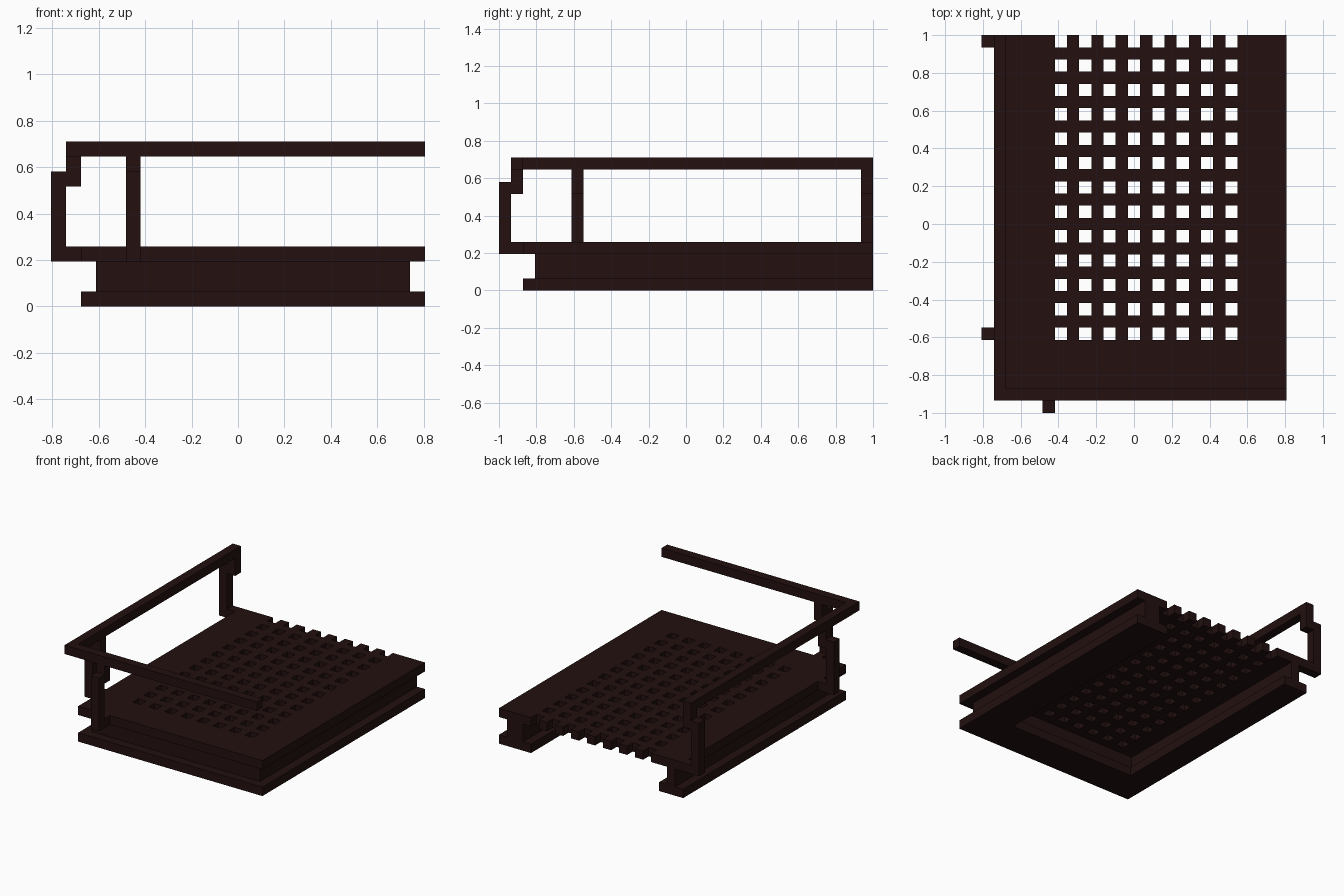
import bpy
import bmesh
from mathutils import Vector

cube = bpy.data.objects.get("Cube")
if cube:
    bpy.data.objects.remove(cube, do_unlink=True)

# Everything sits on a block grid: 25 wide, 31 deep, 11 high
U = 2 / 31
NX, NY = 25, 31

iron = bpy.data.materials.new("dark_rusty_iron")
iron.use_nodes = True
COLOUR = (0.017, 0.005, 0.005, 1)
iron.diffuse_color = COLOUR
bsdf = iron.node_tree.nodes["Principled BSDF"]
bsdf.inputs["Base Color"].default_value = COLOUR
bsdf.inputs["Roughness"].default_value = 0.8


def place(x, y, z):
    """Grid position to model position."""
    return Vector(((x - NX / 2) * U, (y - NY / 2) * U, z * U))


def finish(name, bm):
    bmesh.ops.recalc_face_normals(bm, faces=bm.faces)
    mesh = bpy.data.meshes.new(name)
    bm.to_mesh(mesh)
    bm.free()
    mesh.materials.append(iron)
    obj = bpy.data.objects.new(name, mesh)
    bpy.context.collection.objects.link(obj)
    return obj


def box(name, x, y, z):
    """Box spanning the given grid ranges."""
    lo, hi = place(x[0], y[0], z[0]), place(x[1], y[1], z[1])
    bm = bmesh.new()
    bmesh.ops.create_cube(bm, size=1)
    for v in bm.verts:
        v.co = (lo + hi) / 2 + v.co * (hi - lo)
    return finish(name, bm)


def prism(name, outline, axis, start):
    """Extrude an (outward, z) outline by one block along x or y."""
    def at(u, t, z):
        return place(u, t, z) if axis == "y" else place(t, u, z)
    bm = bmesh.new()
    face = bm.faces.new([bm.verts.new(at(u, start, z)) for u, z in outline])
    ext = bmesh.ops.extrude_face_region(bm, geom=[face])["geom"]
    step = Vector((0, U, 0)) if axis == "y" else Vector((U, 0, 0))
    bmesh.ops.translate(bm, vec=step, verts=[g for g in ext if isinstance(g, bmesh.types.BMVert)])
    return finish(name, bm)


# Perforated deck: one-block holes in every second cell
bm = bmesh.new()
grid = {(x, y): bm.verts.new(place(x, y, 3)) for x in range(2, 26) for y in range(2, 32)}
for x in range(2, 25):
    for y in range(2, 31):
        hole = 6 <= x <= 20 and y >= 6 and x % 2 == 0 and y % 2 == 0
        if not hole:
            bm.faces.new([grid[x, y], grid[x + 1, y], grid[x + 1, y + 1], grid[x, y + 1]])
loose = [v for v in bm.verts if not v.link_faces]
bmesh.ops.delete(bm, geom=loose, context="VERTS")
ext = bmesh.ops.extrude_face_region(bm, geom=bm.faces[:])["geom"]
bmesh.ops.translate(bm, vec=(0, 0, U), verts=[g for g in ext if isinstance(g, bmesh.types.BMVert)])
finish("perforated_deck", bm)

# Supporting beams on three sides: bottom flange and recessed web
box("right_flange", (2, 5), (2, 31), (0, 1))
box("left_flange", (21, 25), (2, 31), (0, 1))
box("front_flange", (5, 21), (2, 6), (0, 1))
box("right_web", (3, 4), (3, 31), (1, 3))
box("left_web", (22, 24), (3, 31), (1, 3))
box("front_web", (4, 22), (3, 5), (1, 3))

# Cranked railing posts: foot, outer upright, inward step, stub under the rail
POST = [(0, 3), (2, 3), (2, 4), (1, 4), (1, 8), (2, 8), (2, 10), (1, 10), (1, 9), (0, 9)]
prism("side_post_front", POST, "y", 6)
prism("side_post_back", POST, "y", 30)
prism("front_post", POST, "x", 5)

# Handrails
box("side_handrail", (1, 2), (1, 31), (10, 11))
box("front_handrail", (2, 25), (1, 2), (10, 11))
